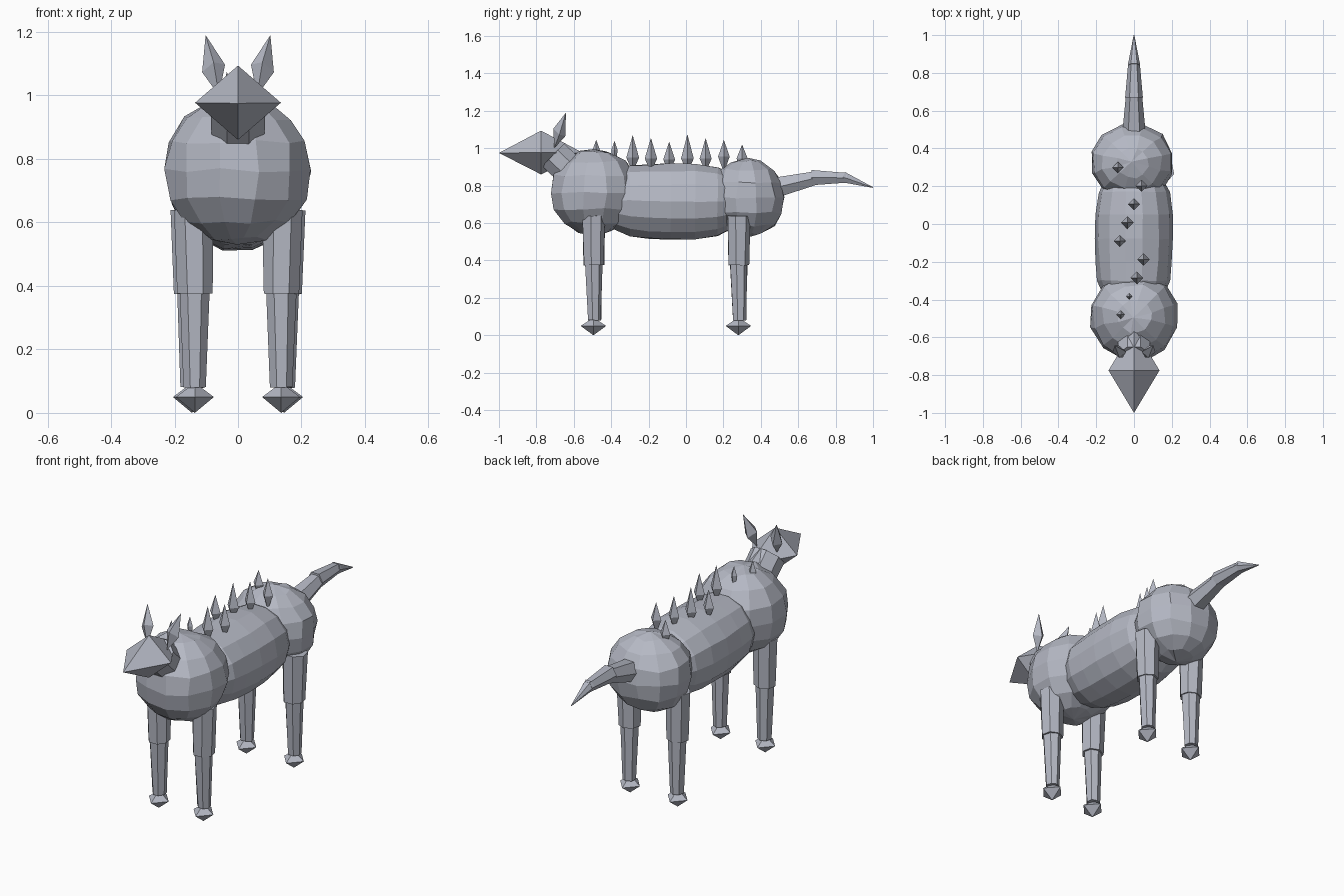
import bpy, bmesh, math, random
from mathutils import Vector, Matrix

random.seed(4)
cube = bpy.data.objects.get("Cube")
if cube:
    bpy.data.objects.remove(cube)

grey = bpy.data.materials.new("slate grey")
grey.use_nodes = True
COLOR = (0.46, 0.48, 0.55, 1)
grey.diffuse_color = COLOR
grey.node_tree.nodes["Principled BSDF"].inputs["Base Color"].default_value = COLOR


def finish(name, bm):
    """Turn a bmesh into a flat shaded grey object."""
    bmesh.ops.recalc_face_normals(bm, faces=bm.faces)
    mesh = bpy.data.meshes.new(name)
    bm.to_mesh(mesh)
    bm.free()
    mesh.materials.append(grey)
    obj = bpy.data.objects.new(name, mesh)
    bpy.context.collection.objects.link(obj)
    return obj


def jitter(bm, amount):
    for v in bm.verts:
        v.co += Vector([random.uniform(-amount, amount) for _ in range(3)])


def ball(name, center, size):
    """Low-poly body mass with slightly uneven facets."""
    bm = bmesh.new()
    bmesh.ops.create_uvsphere(bm, u_segments=12, v_segments=8, radius=1)
    bm.transform(Matrix.Translation(center) @ Matrix.Diagonal((*size, 1))
                 @ Matrix.Rotation(math.radians(15), 4, 'Z'))
    jitter(bm, 0.007)
    return finish(name, bm)


def tube(name, stations, sides, uneven=0.0):
    """Loft rings of (centre, radius) along a path and cap both ends."""
    bm = bmesh.new()
    pts = [Vector(c) for c, r in stations]
    axis = (pts[-1] - pts[0]).normalized()
    u = axis.cross(Vector((1, 0, 0))).normalized()
    w = axis.cross(u)
    rings = []
    for p, (c, r) in zip(pts, stations):
        angles = [math.tau * (i + 0.5) / sides for i in range(sides)]
        rings.append([bm.verts.new(p + r * (u * math.cos(a) + w * math.sin(a)))
                      for a in angles])
    for a, b in zip(rings, rings[1:]):
        for i in range(sides):
            j = (i + 1) % sides
            bm.faces.new((a[i], a[j], b[j], b[i]))
    bm.faces.new(rings[0])
    bm.faces.new(rings[-1])
    jitter(bm, uneven)
    return finish(name, bm)


def diamond(name, start, middle, end, side_a, side_b):
    """Eight-faced crystal: two tips joined to a four-cornered girdle."""
    bm = bmesh.new()
    m, a, b = Vector(middle), Vector(side_a), Vector(side_b)
    girdle = [bm.verts.new(m + d) for d in (a, b, -a, -b)]
    for tip in (start, end):
        t = bm.verts.new(tip)
        for i in range(4):
            bm.faces.new((t, girdle[i], girdle[(i + 1) % 4]))
    return finish(name, bm)


# Body masses
ball("shoulders", (0, -0.49, 0.765), (0.238, 0.24, 0.232))
ball("rump", (-0.01, 0.325, 0.735), (0.225, 0.21, 0.21))
tube("torso", [((0, -0.42, 0.72), 0.14), ((0, -0.3, 0.72), 0.193),
               ((0, -0.2, 0.715), 0.202), ((0, -0.08, 0.715), 0.208),
               ((0, 0.05, 0.715), 0.206), ((0, 0.17, 0.715), 0.188),
               ((0, 0.28, 0.715), 0.13)], 14, 0.003)

# Neck and pointed head
tube("neck", [((0, -0.58, 0.84), 0.09), ((0, -0.71, 0.965), 0.092)], 8)
diamond("head", (0, -1, 0.975), (0, -0.775, 0.977), (0, -0.55, 0.975),
        (0.135, 0, 0), (0, 0, 0.117))

# Ears, legs and feet on both sides
for side, s in (("left", 1), ("right", -1)):
    diamond(side + "_ear", (s * 0.06, -0.705, 1.0), (s * 0.077, -0.677, 1.085),
            (s * 0.102, -0.642, 1.19), (0.036, 0, s * -0.012), (0, 0.032, -0.02))
    for end, x, y in (("front", 0.136, -0.495), ("back", 0.145, 0.28)):
        px = s * x
        tube(f"{end}_{side}_upper_leg",
             [((px + s * 0.004, y, 0.64), 0.064), ((px, y, 0.375), 0.057)], 7, 0.002)
        tube(f"{end}_{side}_lower_leg",
             [((px, y, 0.4), 0.049), ((px, y + 0.005, 0.08), 0.036)], 7, 0.002)
        diamond(f"{end}_{side}_foot", (px, y, 0), (px, y, 0.05), (px, y, 0.095),
                (0.06, 0, 0), (0, 0.068, 0))

# Three-piece tail
tube("tail_base", [((0, 0.48, 0.79), 0.062), ((0, 0.69, 0.84), 0.042)], 6)
tube("tail_middle", [((0, 0.67, 0.843), 0.047), ((0, 0.86, 0.842), 0.03)], 6)
tube("tail_tip", [((0, 0.84, 0.846), 0.033), ((0, 1.0, 0.79), 0.002)], 6)

# Row of back spikes: x, top, girdle height, half width
spikes = [(-0.07, 1.045, 0.985, 0.022), (-0.025, 1.04, 0.99, 0.017),
          (0.015, 1.07, 0.95, 0.034), (0.05, 1.055, 0.945, 0.033),
          (-0.075, 1.035, 0.94, 0.032), (-0.035, 1.075, 0.945, 0.034),
          (0.0, 1.055, 0.945, 0.032), (0.04, 1.045, 0.955, 0.031),
          (-0.085, 1.02, 0.945, 0.03)]
for i, (x, top, mid, half) in enumerate(spikes):
    y = -0.48 + i * 0.0975
    diamond(f"back_spike_{i + 1}", (x, y, 0.87), (x, y, mid), (x, y, top),
            (half, 0, 0), (0, half, 0))
